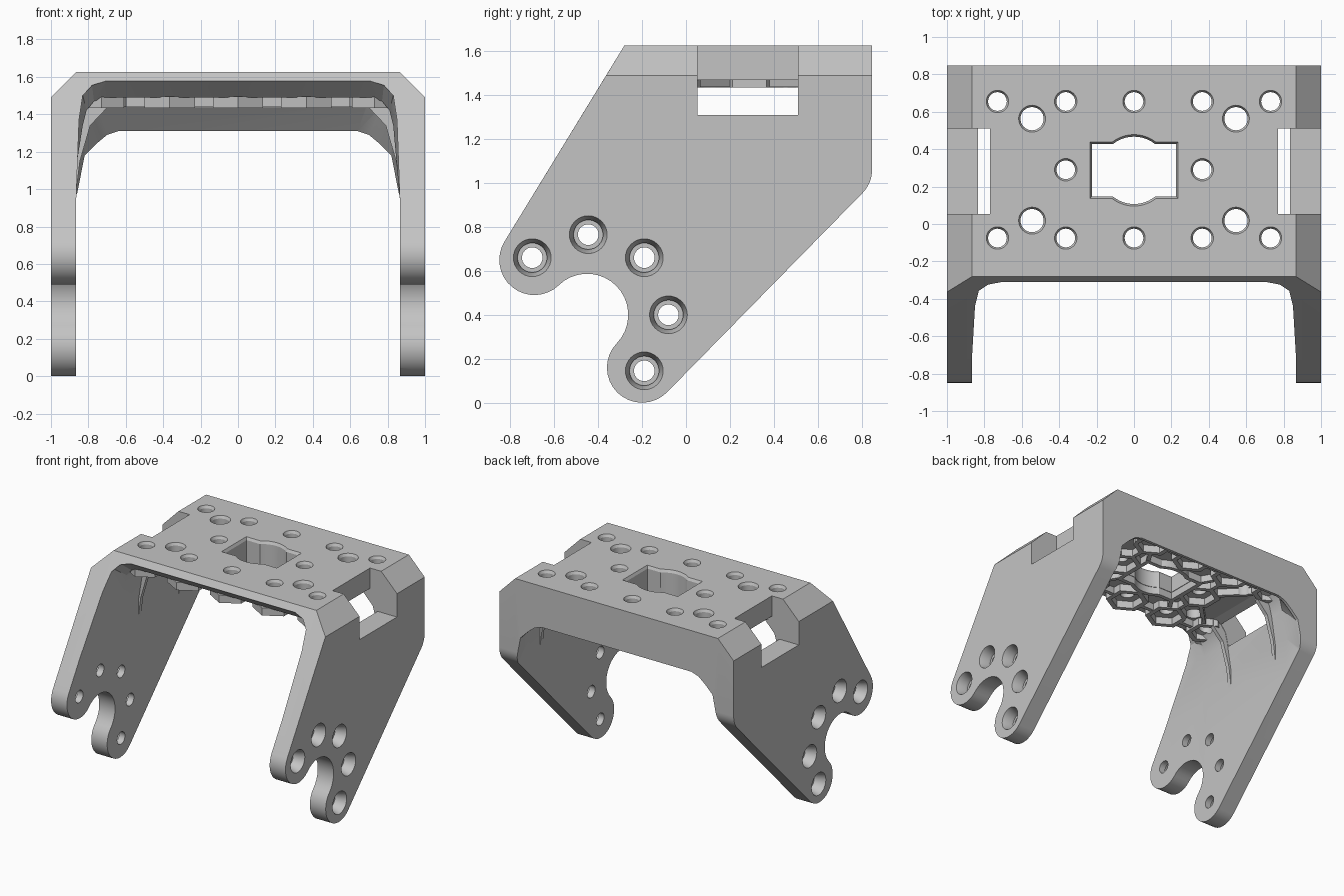
import bpy, bmesh, math
from mathutils import Vector

if "Cube" in bpy.data.objects:
    bpy.data.objects.remove(bpy.data.objects["Cube"])

grey = bpy.data.materials.new("light grey")
grey.use_nodes = True
grey.diffuse_color = (0.55, 0.55, 0.55, 1)
grey.node_tree.nodes["Principled BSDF"].inputs["Base Color"].default_value = (0.55, 0.55, 0.55, 1)

TOP, SKIN, RIB = 1.627, 1.49, 1.435


def loft(bm, rings, closed=False):
    """Skin a row of equal rings; closed joins last to first, otherwise ends are capped."""
    rows = [[bm.verts.new(p) for p in r] for r in rings]
    n = len(rows[0])
    pairs = list(zip(rows, rows[1:])) + ([(rows[-1], rows[0])] if closed else [])
    faces = [bm.faces.new((a[i], a[(i + 1) % n], b[(i + 1) % n], b[i]))
             for a, b in pairs for i in range(n)]
    if not closed:
        faces += [bm.faces.new(rows[0]), bm.faces.new(rows[-1])]
    bmesh.ops.recalc_face_normals(bm, faces=faces)


def make(name, bm):
    mesh = bpy.data.meshes.new(name)
    bm.to_mesh(mesh)
    bm.free()
    mesh.materials.append(grey)
    ob = bpy.data.objects.new(name, mesh)
    bpy.context.collection.objects.link(ob)
    return ob


def cut(ob, cutter):
    mod = ob.modifiers.new("cut", "BOOLEAN")
    mod.operation, mod.solver, mod.object = "DIFFERENCE", "EXACT", cutter
    mod.use_self = True
    bpy.context.view_layer.objects.active = ob
    bpy.ops.object.modifier_apply(modifier=mod.name)


def arc(cx, cy, r, a, b, n):
    return [(cx + r * math.cos(math.radians(a + (b - a) * i / n)),
             cy + r * math.sin(math.radians(a + (b - a) * i / n))) for i in range(n + 1)]


def circle(cx, cy, r, n=32, turn=0):
    return arc(cx, cy, r, turn, turn + 360, n)[:-1]


def at_z(pts, z):
    return [(x, y, z) for x, y in pts]


def at_x(pts, x):
    return [(x, y, z) for y, z in pts]


# Bracket body: side profile swept across, with chamfered upper corners
def side_profile(top):
    front = -0.28 - (TOP - top) * 0.61
    return ([(front, top)] + arc(-0.69, 0.65, 0.16, 148.5, 313.8, 16)
            + arc(-0.45, 0.40, 0.187, 133.8, -43.8, 18)[1:]
            + arc(-0.20, 0.16, 0.16, 136.2, 315, 16)[1:]
            + arc(0.697, 1.06, 0.15, -45, 0, 6) + [(0.847, top)])


bm = bmesh.new()
loft(bm, [at_x(side_profile(t), x) for x, t in
          ((-1, SKIN), (-0.865, TOP), (0.865, TOP), (1, SKIN))])
body = make("bracket_body", bm)

# Inner cavity: arch that dips behind the front lip and at the rear lip
front = [(0.865, 0.95), (0.85, 1.37), (0.83, 1.50), (0.78, 1.555), (0.70, 1.58)]
middle = [(0.865, 1.12), (0.83, 1.34), (0.81, 1.42), (0.77, 1.47), (0.70, SKIN)]
rear = [(0.865, 0.95), (0.82, 1.18), (0.76, 1.24), (0.70, 1.29), (0.64, 1.31)]


def arch(half, y):
    half = [(0.865, -0.2)] + half
    return [(x, y, z) for x, z in half] + [(-x, y, z) for x, z in reversed(half)]


bm = bmesh.new()
loft(bm, [arch(front, -1.1), arch(front, -0.31), arch(middle, -0.20),
          arch(middle, 0.66), arch(rear, 0.825), arch(rear, 1.1)])
cavity = make("cavity_cutter", bm)

# Corner notches
bm = bmesh.new()
for s in (-1, 1):
    box = [(s * 0.77, 0.053), (s * 1.2, 0.053), (s * 1.2, 0.51), (s * 0.77, 0.51)]
    loft(bm, [at_z(box, 1.31), at_z(box, 1.8)])
notches = make("notch_cutter", bm)

# Countersunk holes in both legs
bm = bmesh.new()
for s in (-1, 1):
    for y, z in ((-0.70, 0.66), (-0.445, 0.765), (-0.19, 0.66), (-0.08, 0.40), (-0.19, 0.145)):
        loft(bm, [at_x(circle(y, z, r), s * x) for x, r in
                  ((1.05, 0.086), (1, 0.086), (0.935, 0.067), (0.915, 0.067),
                   (0.915, 0.047), (0.8, 0.047))])
leg_holes = make("leg_hole_cutter", bm)

# Holes in the top plate, each with a small lead-in
small = [(x, y) for y in (-0.075, 0.655) for x in (-0.73, -0.365, 0, 0.365, 0.73)]
small += [(-0.365, 0.29), (0.365, 0.29)]
large = [(x, y) for x in (-0.545, 0.545) for y in (0.018, 0.563)]


def window(grow):
    """Rectangle with a round bulge on its front and rear edges."""
    w, h, r = 0.225 + grow, 0.14 + grow, 0.18 + grow
    a = math.degrees(math.asin(h / r))
    pts = [(w, -h), (w, h)] + arc(0, 0, r, a, 180 - a, 12)
    pts += [(-w, h), (-w, -h)] + arc(0, 0, r, 180 + a, 360 - a, 12)
    return [(x, y + 0.287) for x, y in pts]


bm = bmesh.new()
for group, r in ((small, 0.05), (large, 0.062)):
    for x, y in group:
        loft(bm, [at_z(circle(x, y, rr), z) for z, rr in
                  ((1.3, r), (TOP - 0.02, r), (TOP, r + 0.01), (1.7, r + 0.01))])
loft(bm, [at_z(window(g), z) for z, g in
          ((1.3, 0), (TOP - 0.02, 0), (TOP, 0.011), (1.7, 0.011))])
top_holes = make("top_hole_cutter", bm)

# Underside: hexagonal nut pockets, window collar and stiffening ribs
bm = bmesh.new()


def collar(outer, inner):
    up = SKIN + 0.004
    loft(bm, [at_z(outer, RIB), at_z(outer, up), at_z(inner, up), at_z(inner, RIB)], True)


def rib(a, b, trim_a=0.13, trim_b=0.13):
    a, b = Vector(a), Vector(b)
    d = (b - a).normalized()
    a, b, n = a + d * trim_a, b - d * trim_b, Vector((-d.y, d.x)) * 0.015
    quad = [a + n, b + n, b - n, a - n]
    loft(bm, [at_z(quad, RIB + 0.003), at_z(quad, SKIN + 0.006)])


for x, y in small:
    r = 0.14 if abs(x) > 0.7 else 0.155
    collar(circle(x, y, r, 6, 90), circle(x, y, r - 0.04, 6, 90))
collar(window(0.035), window(0.004))
for s in (-1, 1):
    mid = (s * 0.365, 0.29)
    for y in (-0.075, 0.655):
        rib((0, y), (s * 0.365, y))
        rib((s * 0.365, y), (s * 0.73, y))
        rib(mid, (s * 0.365, y))
        rib(mid, (s * 0.73, y))
        rib((s * 0.24, 0.287 + math.copysign(0.15, y)), (s * 0.365, y), 0, 0.14)
lattice = make("underside_ribs", bm)

# Tapered gussets beside the notches
bm = bmesh.new()
shape = [(0.87, 0.95), (0.845, 1.15), (0.79, 1.34), (0.70, RIB), (0.70, 1.5), (0.87, 1.5)]
for s in (-1, 1):
    for y in (0.035, 0.528):
        loft(bm, [[(s * x, y + o, z) for x, z in shape] for o in (-0.015, 0.015)])
gussets = make("gussets", bm)

# Cut everything, then tidy up
for cutter in (cavity, notches, leg_holes, top_holes):
    cut(body, cutter)
cut(lattice, top_holes)
cut(lattice, notches)
for cutter in (cavity, notches, leg_holes, top_holes):
    bpy.data.objects.remove(cutter)

bpy.ops.object.select_all(action="DESELECT")
for ob in (body, lattice, gussets):
    ob.select_set(True)
bpy.context.view_layer.objects.active = body
bpy.ops.object.shade_smooth_by_angle(angle=math.radians(25))
